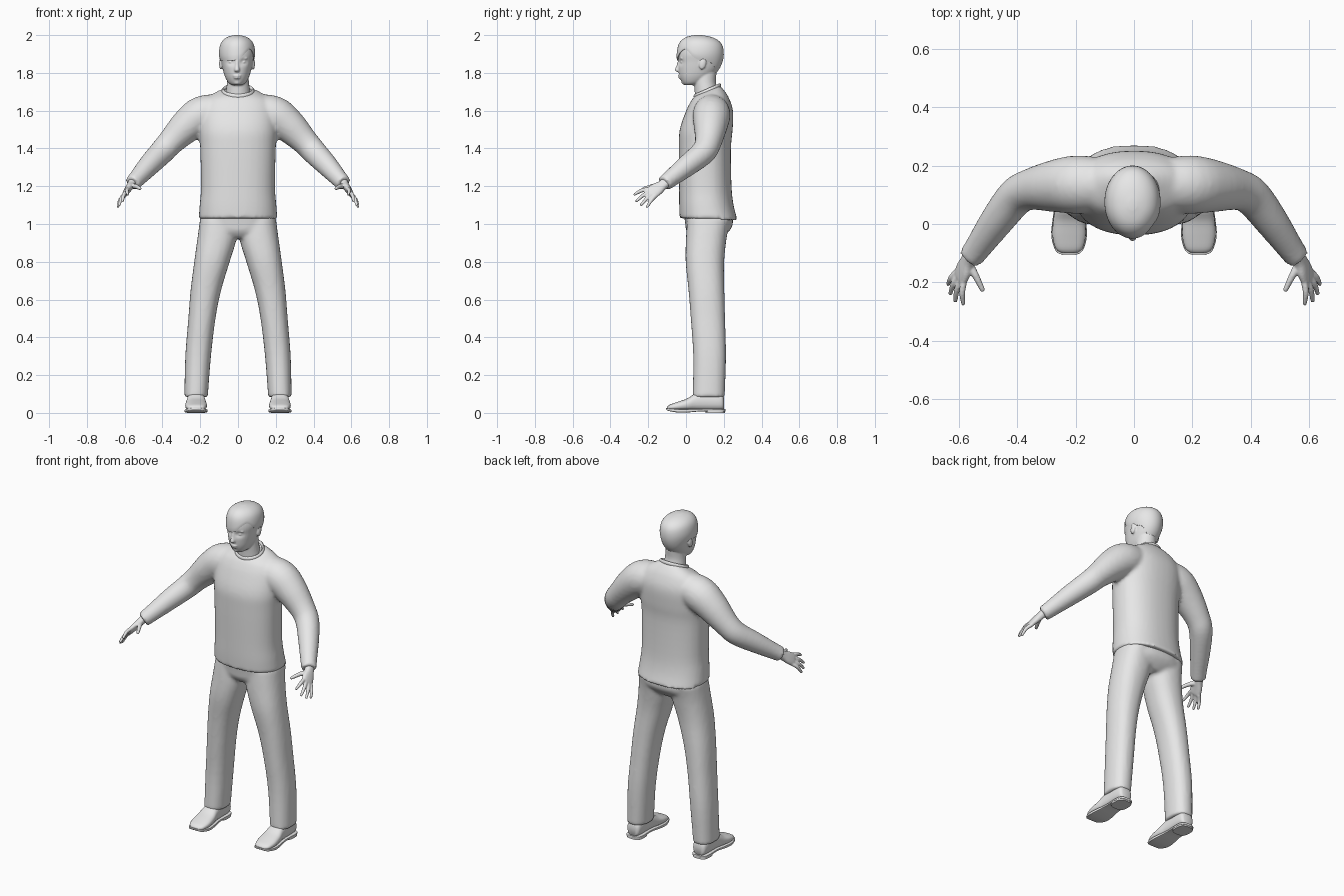
import bpy, bmesh, math
from mathutils import Vector, Matrix

if "Cube" in bpy.data.objects:
    bpy.data.objects.remove(bpy.data.objects["Cube"])

grey = bpy.data.materials.new("plain_grey")
grey.diffuse_color = (0.8, 0.8, 0.8, 1)
grey.use_nodes = True
grey.node_tree.nodes["Principled BSDF"].inputs["Base Color"].default_value = grey.diffuse_color


def smooth_keys(keys, n=4):
    """Catmull-Rom resampling of a list of number tuples."""
    out = []
    for i in range(len(keys) - 1):
        a, b, c, d = (keys[max(i - 1, 0)], keys[i], keys[i + 1], keys[min(i + 2, len(keys) - 1)])
        for k in range(n):
            t = k / n
            out.append(tuple(0.5 * (2 * q + (r - p) * t + (2 * p - 5 * q + 4 * r - s) * t * t
                                    + (3 * q - p - 3 * r + s) * t ** 3)
                             for p, q, r, s in zip(a, b, c, d)))
    return out + [tuple(keys[-1])]


def lerp_table(table, x):
    for a, b in zip(table, table[1:]):
        if x <= b[0]:
            t = max(0, (x - a[0]) / (b[0] - a[0]))
            return [p + (q - p) * t for p, q in zip(a, b)]
    return list(table[-1])


def loft(bm, rings, seg=28, power=2.0):
    """Closed skin over rings given as (centre, half axis U, half axis V)."""
    f = lambda c: math.copysign(abs(c) ** (2 / power), c)
    rows = []
    for c, u, v in rings:
        rows.append([bm.verts.new(Vector(c) + Vector(u) * f(math.cos(a)) + Vector(v) * f(math.sin(a)))
                     for a in (2 * math.pi * i / seg for i in range(seg))])
    for r, s in zip(rows, rows[1:]):
        for i in range(seg):
            j = (i + 1) % seg
            bm.faces.new((r[i], r[j], s[j], s[i]))
    bm.faces.new(rows[0])
    bm.faces.new(rows[-1])


def stack(bm, keys, seg=32, power=2.0):
    """Horizontal rings from keys (z, cx, cy, rx, ry, tilt)."""
    loft(bm, [((k[1], k[2], k[0]), (k[3], 0, 0), (0, k[4], k[5])) for k in smooth_keys(keys)], seg, power)


def tube(bm, keys, seg=20):
    """Round tube along keys (x, y, z, radius)."""
    ks = smooth_keys(keys)
    pts = [Vector(k[:3]) for k in ks]
    rings = []
    for i, k in enumerate(ks):
        t = (pts[min(i + 1, len(ks) - 1)] - pts[max(i - 1, 0)]).normalized()
        u = t.cross(Vector((0, 0, 1))).normalized()
        rings.append((pts[i], u * k[3], u.cross(t) * k[3]))
    loft(bm, rings, seg)


def ball(bm, loc, size, rx=0.0):
    m = Matrix.Translation(loc) @ Matrix.Rotation(rx, 4, 'X') @ Matrix.Diagonal((*size, 1))
    bmesh.ops.create_uvsphere(bm, u_segments=16, v_segments=10, radius=1, matrix=m)


def finish(name, bm, voxel=0, relax=4):
    """Make the object; a voxel size fuses its volumes into one skin."""
    bmesh.ops.recalc_face_normals(bm, faces=bm.faces)
    me = bpy.data.meshes.new(name)
    bm.to_mesh(me)
    bm.free()
    me.materials.append(grey)
    ob = bpy.data.objects.new(name, me)
    bpy.context.collection.objects.link(ob)
    if voxel:
        m = ob.modifiers.new("fuse", 'REMESH')
        m.mode, m.voxel_size, m.use_smooth_shade = 'VOXEL', voxel, True
        s = ob.modifiers.new("relax", 'SMOOTH')
        s.factor, s.iterations = 0.5, relax
    else:
        bpy.ops.object.select_all(action='DESELECT')
        ob.select_set(True)
        bpy.context.view_layer.objects.active = ob
        bpy.ops.object.shade_smooth_by_angle(angle=math.radians(50))
    return ob


# Sweater: torso and both sleeves fused
bm = bmesh.new()
stack(bm, [(1.025, 0, .12, .209, .153, -.005), (1.1, 0, .108, .203, .144, 0), (1.2, 0, .102, .196, .139, 0),
           (1.4, 0, .1, .2, .138, 0), (1.5, 0, .107, .206, .14, 0), (1.6, 0, .125, .2, .124, 0),
           (1.66, 0, .126, .172, .1, .01), (1.69, 0, .12, .125, .08, .02),
           (1.705, 0, .113, .082, .066, .028)], 40, 2.3)
for s in (1, -1):
    tube(bm, [(s * .09, .135, 1.6, .088), (s * .19, .135, 1.578, .1), (s * .27, .13, 1.52, .09),
              (s * .355, .118, 1.435, .071), (s * .405, .092, 1.38, .066), (s * .47, .01, 1.312, .058),
              (s * .535, -.082, 1.24, .046), (s * .56, -.115, 1.214, .043)], 24)
finish("sweater", bm, .011)

# Collar band, lower at the front
bm = bmesh.new()
rows = []
for i in range(36):
    a = 2 * math.pi * i / 36
    c = Vector((.079 * math.cos(a), .113 + .065 * math.sin(a), 1.704 + .028 * math.sin(a)))
    o = Vector((math.cos(a), math.sin(a), 0))
    rows.append([bm.verts.new(c + o * .008 * math.cos(b) + Vector((0, 0, .013 * math.sin(b))))
                 for b in (math.pi * k / 4 for k in range(8))])
for i in range(36):
    r, s = rows[i], rows[(i + 1) % 36]
    for k in range(8):
        bm.faces.new((r[k], s[k], s[(k + 1) % 8], r[(k + 1) % 8]))
finish("collar", bm)

# Trousers: pelvis and legs fused
bm = bmesh.new()
stack(bm, [(1.07, 0, .115, .19, .128, 0), (1.0, 0, .122, .199, .126, 0), (.96, 0, .115, .18, .112, 0),
           (.925, 0, .11, .07, .08, 0)], 36, 2.3)
for s in (1, -1):
    stack(bm, [(z, s * cx, cy, rx, ry, 0) for z, cx, cy, rx, ry in (
        (1.03, .105, .122, .096, .115), (.93, .11, .108, .104, .108), (.8, .138, .1, .094, .102),
        (.65, .17, .108, .081, .095), (.5, .191, .116, .072, .091), (.3, .211, .125, .068, .087),
        (.083, .222, .12, .062, .085))], 28, 2.3)
finish("trousers", bm, .011)

for side, s in (("left", 1), ("right", -1)):
    # Hand: palm, four fingers and thumb fused
    bm = bmesh.new()
    across = Vector((s * -.38, -.66, .64)).normalized()
    along = Vector((s * .27, -.75, -.58)).normalized()
    thick = along.cross(across).normalized()
    palm = [(.553, -.098, 1.228, .028, .024), (.568, -.125, 1.205, .028, .021),
            (.582, -.155, 1.185, .037, .018), (.594, -.182, 1.166, .038, .014), (.598, -.19, 1.16, .032, .009)]
    loft(bm, [((s * x, y, z), across * w, thick * h) for x, y, z, w, h in smooth_keys(palm)], 20, 2.4)
    base = Vector((s * .593, -.18, 1.167))
    for off, tip in ((.028, (.584, -.272, 1.157)), (.009, (.611, -.262, 1.122)),
                     (-.01, (.628, -.237, 1.102)), (-.028, (.636, -.205, 1.092))):
        b = base + across * off
        t = Vector((s * tip[0], tip[1], tip[2]))
        m = b.lerp(t, .5) + Vector((s * .005, 0, .006))
        tube(bm, [(*b, .0115), (*m, .0105), (*t, .0075)], 10)
        ball(bm, t, (.0075,) * 3)
    tube(bm, [(s * .567, -.135, 1.2, .016), (s * .543, -.175, 1.2, .0125), (s * .519, -.224, 1.188, .009)], 12)
    ball(bm, (s * .519, -.224, 1.188), (.009,) * 3)
    finish(side + "_hand", bm, .0045, 2)

    # Shoe upper: rings along y as (y, half width, bottom, top)
    bm = bmesh.new()
    upper = [(-.1, .022, .018, .032), (-.085, .045, .014, .044), (-.04, .057, .012, .06), (.01, .055, .012, .078),
             (.05, .049, .012, .104), (.1, .046, .012, .115), (.16, .045, .012, .112), (.19, .04, .014, .1),
             (.2, .028, .02, .08)]
    loft(bm, [((s * .222, y, (b + t) / 2), (w, 0, 0), (0, 0, (t - b) / 2))
              for y, w, b, t in smooth_keys(upper)], 24, 2.5)
    finish(side + "_shoe", bm)

    # Sole with raised toe, and heel block
    bm = bmesh.new()
    sole = [(-.106, .02, .018, .026), (-.092, .046, .01, .024), (-.04, .061, .002, .02), (.02, .056, .003, .02),
            (.08, .048, .008, .021), (.16, .05, .008, .021), (.195, .043, .008, .021), (.208, .026, .008, .021)]
    loft(bm, [((s * .222, y, (b + t) / 2), (w, 0, 0), (0, 0, (t - b) / 2))
              for y, w, b, t in smooth_keys(sole)], 16, 6)
    loft(bm, [((s * .222, .155, z), (.048, 0, 0), (0, .052, 0)) for z in (0, .014)], 24, 3)
    finish(side + "_sole", bm)

# Head profile keys: z, centre y, half width, half depth
HEAD = smooth_keys([(1.735, .022, .026, .03), (1.748, .036, .046, .056), (1.78, .052, .064, .086),
                    (1.82, .066, .076, .106), (1.86, .074, .084, .116), (1.9, .077, .091, .118),
                    (1.94, .077, .085, .11), (1.965, .074, .07, .09), (1.982, .069, .043, .056),
                    (1.99, .066, .008, .01)])
CX = -.005

# Head with neck, sockets, nose, lips and ears
bm = bmesh.new()
loft(bm, [((CX, cy, z), (rx, 0, 0), (0, ry, 0)) for z, cy, rx, ry in HEAD], 40, 2.15)
for v in bm.verts:
    if v.co.y < .03:
        for s in (1, -1):
            d = ((v.co.x - CX - s * .033) / .02) ** 2 + ((v.co.z - 1.857) / .015) ** 2
            v.co.y += .012 * math.exp(-d)
stack(bm, [(1.62, 0, .12, .075, .07, 0), (1.7, 0, .108, .064, .062, 0), (1.75, 0, .1, .058, .058, 0),
           (1.8, 0, .1, .055, .062, 0)], 28)
loft(bm, [((CX, y, z), (w, 0, 0), (0, d, 0)) for z, y, w, d in smooth_keys(
    [(1.872, -.03, .008, .012), (1.84, -.036, .01, .014), (1.815, -.04, .015, .02), (1.805, -.036, .012, .012)])], 14)
ball(bm, (CX, -.031, 1.785), (.022, .012, .0055))
ball(bm, (CX, -.029, 1.774), (.019, .012, .006))
ball(bm, (CX, -.008, 1.75), (.022, .016, .013))
for s in (1, -1):
    ball(bm, (CX + s * .033, -.019, 1.857), (.013, .011, .007))
    ball(bm, (CX + s * .034, -.022, 1.877), (.022, .01, .005))
    ball(bm, (CX + s * .086, .088, 1.848), (.009, .018, .031), -.2)
finish("head", bm, .0045, 3)

# Hair cap with a swept fringe: lower edge height by angle
EDGE = smooth_keys([(0, 1.865), (35, 1.85), (60, 1.805), (90, 1.78), (120, 1.805), (145, 1.85), (180, 1.862),
                    (215, 1.862), (250, 1.864), (280, 1.876), (300, 1.91), (320, 1.925), (342, 1.885), (360, 1.865)])
bm = bmesh.new()
rows, SEG, ROWS = [], 56, 14
for k in range(-1, ROWS + 1):
    row = []
    for i in range(SEG):
        deg = 360 * i / SEG
        a = math.radians(deg)
        edge = lerp_table(EDGE, deg)[1]
        h = math.sin(max(k, 0) / ROWS * math.pi / 2)
        z = edge + (1.99 - edge) * h
        _, cy, rx, ry = lerp_table(HEAD, z)
        front = max(0, -math.sin(a))
        off = -.008 if k < 0 else .005 + .003 * front + (0 if k else -.002)
        row.append(bm.verts.new((CX + (rx + off) * math.cos(a), cy + (ry + off) * math.sin(a), z + .01 * h)))
    rows.append(row)
for r, t in zip(rows, rows[1:]):
    for i in range(SEG):
        j = (i + 1) % SEG
        bm.faces.new((r[i], r[j], t[j], t[i]))
bm.faces.new(rows[-1])
finish("hair", bm)
